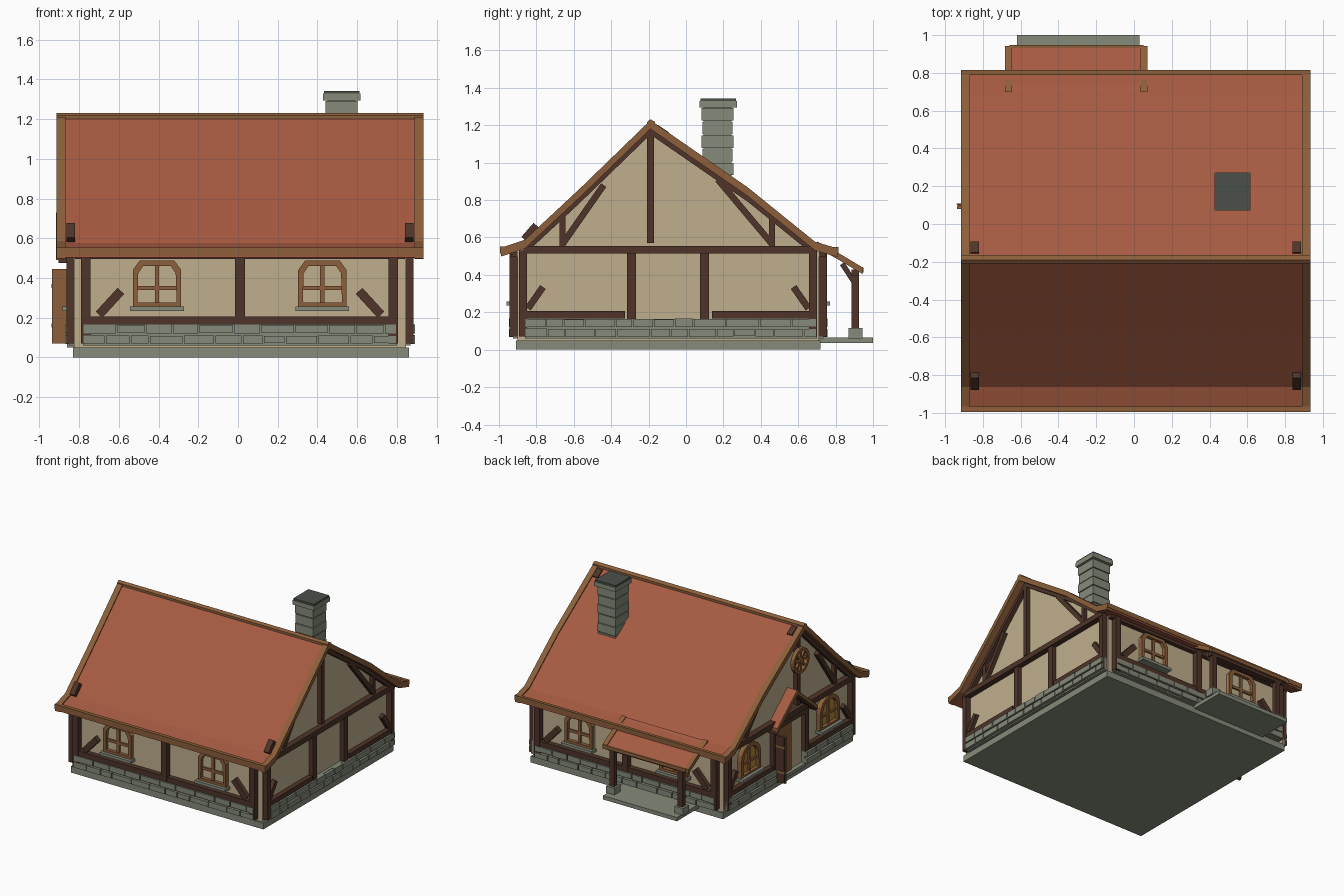
import bpy, bmesh, math, random

if "Cube" in bpy.data.objects:
    bpy.data.objects.remove(bpy.data.objects["Cube"])
random.seed(4)


def material(name, r, g, b):
    m = bpy.data.materials.new(name)
    lin = [((c / 255 + 0.055) / 1.055) ** 2.4 for c in (r, g, b)]
    m.diffuse_color = (*lin, 1)
    m.use_nodes = True
    m.node_tree.nodes["Principled BSDF"].inputs["Base Color"].default_value = m.diffuse_color
    return m


ROOF = material("terracotta", 166, 90, 65)
PLASTER = material("plaster", 192, 175, 141)
DARK = material("dark_timber", 78, 52, 41)
TAN = material("tan_wood", 140, 95, 58)
STONE = material("stone", 134, 139, 122)
SLATE = material("dark_slate", 74, 81, 73)
AMBER = material("amber_glass", 178, 138, 55)

# Wall frames: u runs along the wall, v is height, d is distance outwards
WALLS = {
    "front": lambda u, v, d: (u, -0.90 - d, v),
    "back": lambda u, v, d: (u, 0.71 + d, v),
    "right": lambda u, v, d: (0.845 + d, u, v),
    "left": lambda u, v, d: (-0.825 - d, u, v),
    "x": lambda u, v, d: (d, u, v),
}


def prism(name, polys, wall, d0, d1, mat):
    """Extrude one or several (u, v) outlines between two depths."""
    if not isinstance(polys[0][0], (tuple, list)):
        polys = [polys]
    f, bm = WALLS[wall], bmesh.new()
    for p in polys:
        a = [bm.verts.new(f(u, v, d0)) for u, v in p]
        b = [bm.verts.new(f(u, v, d1)) for u, v in p]
        bm.faces.new(a)
        bm.faces.new(b[::-1])
        for i in range(len(p)):
            j = (i + 1) % len(p)
            bm.faces.new((a[i], b[i], b[j], a[j]))
    bmesh.ops.recalc_face_normals(bm, faces=bm.faces)
    me = bpy.data.meshes.new(name)
    bm.to_mesh(me)
    bm.free()
    me.materials.append(mat)
    ob = bpy.data.objects.new(name, me)
    bpy.context.collection.objects.link(ob)
    return ob


def rect(u0, u1, v0, v1):
    return [(u0, v0), (u1, v0), (u1, v1), (u0, v1)]


def box(name, x0, x1, y0, y1, z0, z1, mat):
    return prism(name, rect(y0, y1, z0, z1), "x", x0, x1, mat)


def bar(p, q, w):
    """Outline of a straight beam of width w from p to q."""
    du, dv = q[0] - p[0], q[1] - p[1]
    k = w / 2 / math.hypot(du, dv)
    n = (-dv * k, du * k)
    return [(p[0] + n[0], p[1] + n[1]), (q[0] + n[0], q[1] + n[1]),
            (q[0] - n[0], q[1] - n[1]), (p[0] - n[0], p[1] - n[1])]


def strip(line, top, bottom):
    """Band hanging below a roof line."""
    return [[(a[0], a[1] - top), (b[0], b[1] - top), (b[0], b[1] - bottom), (a[0], a[1] - bottom)]
            for a, b in zip(line, line[1:])]


def ring(outer, c, w):
    """Frame segments between an outline and its shrunken copy."""
    r = [math.hypot(u - c[0], v - c[1]) for u, v in outer]
    inner = [(c[0] + (u - c[0]) * (1 - w / k), c[1] + (v - c[1]) * (1 - w / k))
             for (u, v), k in zip(outer, r)]
    n = len(outer)
    return [[outer[i], outer[(i + 1) % n], inner[(i + 1) % n], inner[i]] for i in range(n)]


# Base slabs
box("foundation_slab", -0.83, 0.86, -0.91, 0.72, 0, 0.05, STONE)
box("porch_slab", -0.62, 0.03, 0.68, 1.0, 0.035, 0.065, STONE)

# House body with both gables
prism("house_walls", [(-0.90, 0.05), (0.71, 0.05), (0.71, 0.52), (-0.19, 1.17), (-0.90, 0.52)],
      "x", -0.825, 0.845, PLASTER)


def stones(wall, ranges):
    """Two courses of blocks with uneven lengths."""
    blocks = []
    for lo, hi in ranges:
        prism(wall + "_plinth", rect(lo, hi, 0.06, 0.165), wall, 0, 0.025, STONE)
        for v0, v1 in ((0.068, 0.112), (0.12, 0.166)):
            u = lo
            while u < hi - 0.01:
                e = u + random.uniform(0.09, 0.18)
                e = hi if e > hi - 0.06 else e
                k = random.uniform(0, 0.004)
                blocks.append(rect(u + 0.003, e - 0.004, v0 + k, v1 - k))
                u = e
    prism(wall + "_stones", blocks, wall, 0.01, 0.047, STONE)


stones("front", [(-0.78, 0.80)])
stones("back", [(-0.78, 0.80)])
stones("right", [(-0.86, 0.70)])
stones("left", [(-0.86, -0.27), (0.08, 0.70)])

ARCH = {
    "square": [(-1, 0.255), (1, 0.255), (1, 0.44), (0.72, 0.487), (-0.72, 0.487), (-1, 0.44)],
    "round": [(-1, 0.25), (1, 0.25)] + [(math.cos(math.pi * i / 8), 0.39 + 0.11 * math.sin(math.pi * i / 8))
                                        for i in range(9)],
}


def window(wall, c, kind, glass):
    pts = [(c + 0.122 * u, v) for u, v in ARCH[kind]]
    prism("window_pane", pts, wall, -0.01, 0.008, glass)
    prism("window_frame", ring(pts, (c, 0.37), 0.032), wall, 0, 0.035, TAN)
    prism("window_bars", [rect(c - 0.011, c + 0.011, 0.27, 0.475), rect(c - 0.105, c + 0.105, 0.34, 0.36)],
          wall, 0, 0.022, TAN)
    prism("window_sill", rect(c - 0.135, c + 0.135, 0.235, 0.257), wall, 0, 0.06, STONE)


# Long walls: posts, sill, top plate, corner braces, windows
for w in ("front", "back"):
    prism(w + "_posts", [rect(-0.79, -0.742, 0.07, 0.53), rect(-0.016, 0.034, 0.17, 0.53),
                         rect(0.758, 0.805, 0.07, 0.53)], w, 0, 0.045, DARK)
    prism(w + "_sill_beam", rect(-0.75, 0.77, 0.166, 0.206), w, 0, 0.04, DARK)
    prism(w + "_top_plate", rect(-0.82, 0.84, 0.495, 0.535), w, 0, 0.035, DARK)
    prism(w + "_braces", [bar((-0.70, 0.215), (-0.59, 0.335), 0.045),
                          bar((0.72, 0.215), (0.61, 0.335), 0.045)], w, 0, 0.035, DARK)
    for c in (-0.408, 0.425):
        window(w, c, "square", PLASTER)

# Roof outline from front eave over the ridge to the back eave
LINE = [(-0.99, 0.543), (-0.862, 0.585), (-0.567, 0.86), (-0.19, 1.225),
        (0.33, 0.866), (0.69, 0.575), (0.81, 0.54)]

# Gable timbers
for w in ("right", "left"):
    prism(w + "_corner_posts", [rect(-0.892, -0.85, 0.07, 0.53), rect(0.658, 0.70, 0.07, 0.53)], w, 0, 0.04, DARK)
    prism(w + "_tie_beam", rect(-0.87, 0.70, 0.513, 0.555), w, 0, 0.045, DARK)
    prism(w + "_studs", [rect(-0.315, -0.268, 0.165, 0.515), rect(0.075, 0.122, 0.165, 0.515),
                         rect(-0.208, -0.172, 0.57, 1.18)], w, 0, 0.035, DARK)
    prism(w + "_sill_beams", [rect(-0.86, -0.325, 0.168, 0.206), rect(0.138, 0.665, 0.168, 0.206)], w, 0, 0.038, DARK)
    prism(w + "_braces", [bar((-0.845, 0.22), (-0.765, 0.335), 0.036), bar((0.655, 0.22), (0.575, 0.335), 0.036),
                          bar((-0.66, 0.565), (-0.44, 0.88), 0.034), bar((0.46, 0.565), (0.17, 0.91), 0.034),
                          rect(-0.675, -0.645, 0.555, 0.74), rect(0.445, 0.475, 0.555, 0.71)], w, 0, 0.03, DARK)
    prism(w + "_rafters", strip(LINE[1:6], 0.04, 0.075), w, 0, 0.035, DARK)
    # Rafter ends showing through the roof
    prism(w + "_rafter_ends", [bar((-0.865, 0.59), (-0.80, 0.665), 0.04), bar((-0.16, 1.19), (-0.10, 1.15), 0.03)],
          w, -0.005, 0.04, DARK)

# Main roof, edge boards, eaves and ridge
prism("roof_tiles", strip(LINE, 0.008, 0.04), "x", -0.89, 0.91, ROOF)
for n, a, b in (("left", -0.915, -0.87), ("right", 0.89, 0.935)):
    prism(n + "_barge_board", strip(LINE, -0.002, 0.045), "x", a, b, TAN)
box("front_eave_board", -0.915, 0.935, -0.995, -0.965, 0.513, 0.553, TAN)
box("back_eave_board", -0.915, 0.935, 0.79, 0.815, 0.513, 0.55, TAN)
prism("ridge_board", [(-0.208, 1.20), (-0.208, 1.218), (-0.19, 1.232), (-0.165, 1.218), (-0.165, 1.195)],
      "x", -0.915, 0.935, TAN)

# Chimney with stone courses and cap
box("chimney_core", 0.45, 0.593, 0.093, 0.243, 0.8, 1.31, STONE)
for i in range(6):
    z = 0.86 + i * 0.073
    k = 0.004 * (i % 2)
    box("chimney_course", 0.445 - k, 0.598 + k, 0.087 - k, 0.249 + k, z, z + 0.066, STONE)
box("chimney_cap", 0.427, 0.617, 0.072, 0.272, 1.295, 1.33, STONE)
box("chimney_top", 0.432, 0.612, 0.077, 0.267, 1.33, 1.343, SLATE)

# Back porch
PORCH = [(0.70, 0.575), (0.80, 0.522), (0.943, 0.437)]
prism("porch_roof", strip(PORCH, 0.004, 0.026), "x", -0.65, 0.04, ROOF)
for a, b in ((-0.683, -0.645), (0.035, 0.072)):
    prism("porch_side_board", strip(PORCH, -0.004, 0.032), "x", a, b, TAN)
box("porch_edge_board", -0.66, 0.05, 0.932, 0.948, 0.412, 0.44, TAN)
box("porch_beam", -0.64, 0.04, 0.885, 0.925, 0.395, 0.43, DARK)
for x in (-0.595, 0.005):
    box("porch_post", x - 0.02, x + 0.02, 0.885, 0.925, 0.11, 0.43, DARK)
    box("porch_footing", x - 0.037, x + 0.037, 0.868, 0.943, 0.06, 0.117, STONE)
    prism("porch_brace", bar((0.90, 0.36), (0.835, 0.46), 0.028), "x", x - 0.013, x + 0.013, DARK)

# Left gable: arched windows, door and open leaf
for c in (-0.58, 0.41):
    window("left", c, "round", AMBER)
prism("door_panel", rect(-0.13, 0.075, 0.07, 0.47), "left", 0, 0.012, TAN)
prism("door_lintel", rect(-0.27, 0.08, 0.47, 0.513), "left", 0, 0.035, DARK)
box("door_step", -0.86, -0.82, -0.27, 0.08, 0.05, 0.075, STONE)
box("door_leaf", -0.938, -0.825, 0.08, 0.095, 0.07, 0.445, TAN)
box("door_leaf_boards", -0.935, -0.825, 0.095, 0.104, 0.075, 0.44, DARK)
for z in (0.15, 0.35):
    box("door_hinge", -0.94, -0.84, 0.102, 0.109, z, z + 0.02, TAN)

# Door canopy
CANOPY = [(-0.345, 0.525), (-0.095, 0.735), (0.155, 0.525)]
prism("canopy_roof", strip(CANOPY, 0, 0.022), "left", 0, 0.085, ROOF)
prism("canopy_edge", strip(CANOPY, 0.004, 0.035), "left", 0.08, 0.092, TAN)
prism("canopy_rafters", strip(CANOPY, 0.022, 0.05), "left", 0, 0.08, DARK)

# Spoked wheel ornament
c = (-0.18, 0.93)
rim = [(c[0] + 0.1 * math.cos(i * math.pi / 8), c[1] + 0.1 * math.sin(i * math.pi / 8)) for i in range(16)]
prism("wheel_rim", ring(rim, c, 0.022), "left", 0.035, 0.065, TAN)
prism("wheel_spokes", [bar(rim[i], rim[i + 8], 0.014) for i in range(0, 8, 2)], "left", 0.038, 0.058, TAN)
prism("wheel_hub", [(c[0] + (u - c[0]) * 0.25, c[1] + (v - c[1]) * 0.25) for u, v in rim], "left", 0.035, 0.068, TAN)
